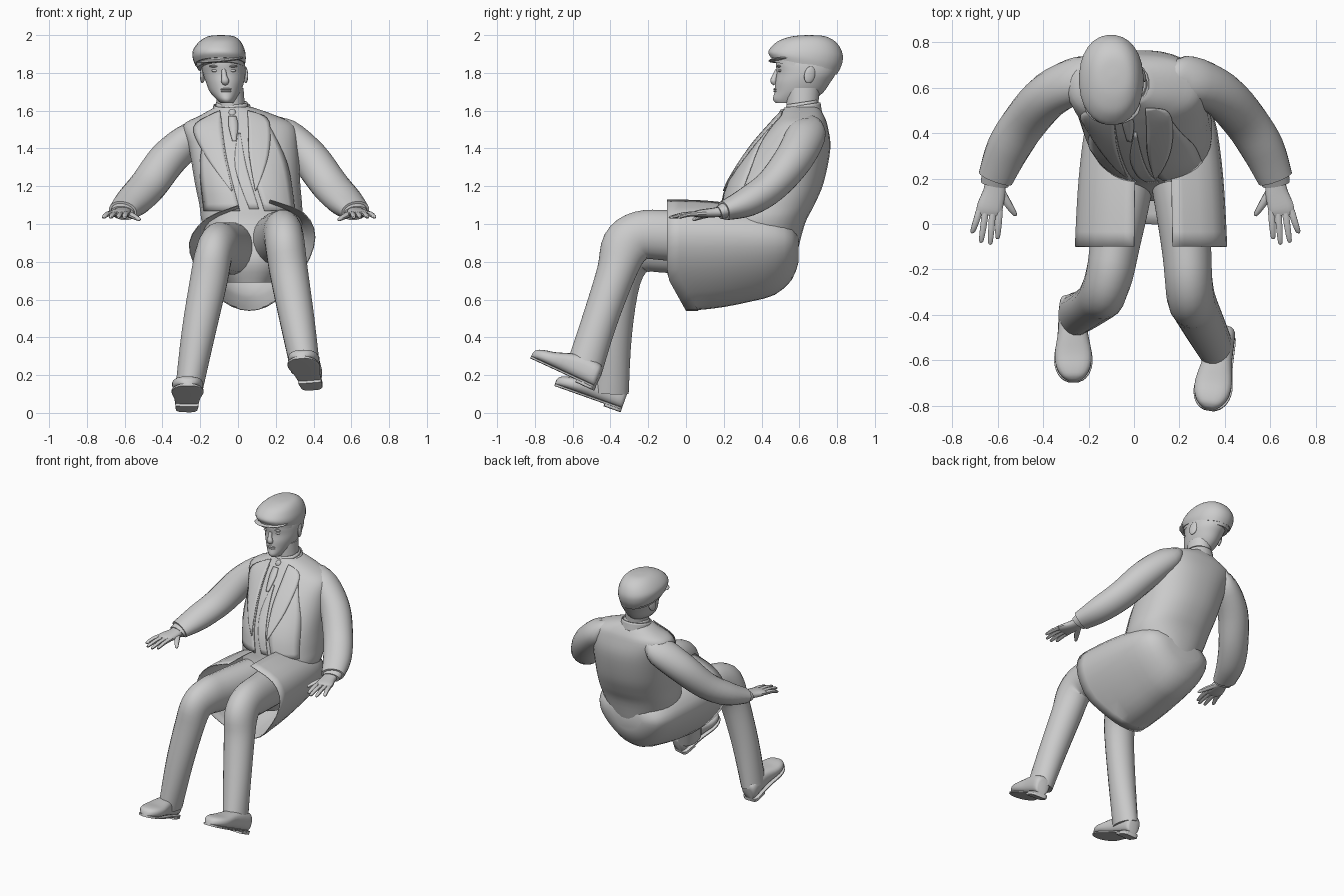
import bpy, bmesh, math
from mathutils import Vector
from mathutils.bvhtree import BVHTree

grey = bpy.data.materials.new("plain grey")
grey.diffuse_color = (0.6, 0.6, 0.6, 1)


def finish(bm, name, angle=45):
    bmesh.ops.recalc_face_normals(bm, faces=bm.faces)
    me = bpy.data.meshes.new(name)
    bm.to_mesh(me)
    bm.free()
    me.shade_smooth()
    me.set_sharp_from_angle(angle=math.radians(angle))
    me.materials.append(grey)
    ob = bpy.data.objects.new(name, me)
    bpy.context.collection.objects.link(ob)
    return ob


def curve(rows, k):
    """Catmull-Rom interpolation of number tuples."""
    out = []
    for i in range(len(rows) - 1):
        p = [rows[max(0, min(len(rows) - 1, i + d))] for d in (-1, 0, 1, 2)]
        for s in range(k):
            t = s / k
            out.append([b + 0.5 * t * (c - a + t * (2*a - 5*b + 4*c - d + t * (3*(b - c) + d - a)))
                        for a, b, c, d in zip(*p)])
    return out + [list(rows[-1])]


def loft(name, rows, n=20, k=4, flat=False, power=1.0, cap=True, angle=45, axis=None):
    """Skin rings (x, y, z, half width, half depth[, tilt]) along a path, or as level rings."""
    rows = curve(rows, k)
    bm, rings = bmesh.new(), []
    for i, r in enumerate(rows):
        c = Vector(r[:3])
        if flat:
            u, v = Vector((1, 0, 0)), Vector((0, 1, r[5] if len(r) > 5 else 0))
        else:
            t = axis or (Vector(rows[min(i + 1, len(rows) - 1)][:3]) - Vector(rows[max(i - 1, 0)][:3])).normalized()
            u = Vector((1, 0, 0))
            u = (u - t * u.dot(t)).normalized()
            v = t.cross(u)
        ring = []
        for j in range(n):
            a = 2 * math.pi * (j + 0.5) / n
            ca, sa = math.cos(a), math.sin(a)
            ca = math.copysign(abs(ca) ** power, ca)
            sa = math.copysign(abs(sa) ** power, sa)
            ring.append(bm.verts.new(c + u * ca * r[3] + v * sa * r[4]))
        rings.append(ring)
    for a, b in zip(rings, rings[1:]):
        for j in range(n):
            bm.faces.new((a[j], a[(j + 1) % n], b[(j + 1) % n], b[j]))
    if cap:
        bm.faces.new(rings[0])
        bm.faces.new(rings[-1])
    return finish(bm, name, angle)


def blob(name, loc, size, rot=(0, 0, 0)):
    bm = bmesh.new()
    bmesh.ops.create_uvsphere(bm, u_segments=16, v_segments=10, radius=1)
    ob = finish(bm, name)
    ob.location, ob.scale, ob.rotation_euler = loc, size, rot
    return ob


def level(x0, x1, y0, y1, z, tilt=0):
    return ((x0 + x1) / 2, (y0 + y1) / 2, z, (x1 - x0) / 2, (y1 - y0) / 2, tilt)


def patch(name, bvh, edge_a, edge_b, off=0.012, cols=6):
    """Cloth strip between two (x, z) edges, laid on a surface seen from the front."""
    a, b = curve(edge_a, 5), curve(edge_b, 5)
    bm, grid = bmesh.new(), []
    for p, q in zip(a, b):
        row = []
        for j in range(cols + 1):
            x, z = (p[i] + (q[i] - p[i]) * j / cols for i in (0, 1))
            hit = bvh.ray_cast(Vector((x, -2, z)), Vector((0, 1, 0)))[0]
            row.append(bm.verts.new((x, (hit.y if hit else 0.53) - off, z)))
        grid.append(row)
    for r, s in zip(grid, grid[1:]):
        for j in range(cols):
            bm.faces.new((r[j], r[j + 1], s[j + 1], s[j]))
    ob = finish(bm, name)
    m = ob.modifiers.new("thickness", 'SOLIDIFY')
    m.thickness, m.offset = 0.006, 0


# Jacket body, leaning back
torso = loft("jacket_body", [
    level(-0.06, 0.20, 0.14, 0.52, 0.69), level(-0.13, 0.28, 0.10, 0.58, 0.82),
    level(-0.19, 0.34, 0.17, 0.63, 1.0), level(-0.205, 0.34, 0.19, 0.68, 1.1),
    level(-0.23, 0.33, 0.225, 0.73, 1.22), level(-0.26, 0.32, 0.34, 0.765, 1.4),
    level(-0.29, 0.30, 0.44, 0.75, 1.52), level(-0.20, 0.20, 0.49, 0.73, 1.575),
    level(-0.12, 0.07, 0.53, 0.70, 1.62)], n=36, flat=True, power=0.88)

# Jacket skirt spread over the lap, open at the front
hem = curve([(0.0, 1.10), (-0.17, 1.03), (-0.26, 0.90), (-0.21, 0.74), (-0.08, 0.59), (0.06, 0.54),
             (0.20, 0.59), (0.35, 0.76), (0.41, 0.93), (0.35, 1.06), (0.17, 1.13)], 3)
bm, rows = bmesh.new(), []
for y, s, sz in curve([(-0.1, 1, 1), (0.05, 0.98, 0.99), (0.2, 0.95, 0.94), (0.35, 0.9, 0.85),
                       (0.47, 0.83, 0.75), (0.56, 0.68, 0.52), (0.595, 0.4, 0.25)], 2):
    row = []
    for x, z in hem:
        back = 0.1 * max(0, (0.72 - z) / 0.18) if y < 0 else 0
        row.append(bm.verts.new((0.07 + (x - 0.07) * s, y + back, 0.88 + (z - 0.88) * sz)))
    rows.append(row)
for a, b in zip(rows, rows[1:]):
    for j in range(len(hem) - 1):
        bm.faces.new((a[j], a[j + 1], b[j + 1], b[j]))
bm.faces.new(rows[-1])
skirt = finish(bm, "jacket_skirt", 50)
skirt.modifiers.new("thickness", 'SOLIDIFY').thickness = 0.005

# Jacket fronts, lapels, shirt and tie laid on the chest
bm = bmesh.new()
bm.from_mesh(torso.data)
chest = BVHTree.FromBMesh(bm)
patch("jacket_front_left", chest, [(-0.09, 1.57), (-0.06, 1.35), (0.01, 1.07)],
      [(-0.16, 1.55), (-0.20, 1.32), (-0.18, 1.07)], 0.004)
patch("jacket_front_right", chest, [(0.06, 1.57), (0.06, 1.35), (0.14, 1.07)],
      [(0.15, 1.55), (0.26, 1.32), (0.30, 1.07)], 0.004)
patch("lapel_left", chest, [(-0.095, 1.60), (-0.085, 1.50), (-0.07, 1.36), (-0.03, 1.18)],
      [(-0.13, 1.585), (-0.235, 1.51), (-0.17, 1.36), (-0.035, 1.175)], 0.01)
patch("lapel_right", chest, [(0.05, 1.60), (0.055, 1.50), (0.06, 1.36), (0.09, 1.18)],
      [(0.09, 1.59), (0.165, 1.54), (0.16, 1.36), (0.095, 1.175)], 0.01)
patch("waistcoat_edge", chest, [(0.0, 1.48), (-0.015, 1.30), (0.06, 1.08)],
      [(0.012, 1.48), (0.045, 1.30), (0.11, 1.08)], 0.004)
patch("tie", chest, [(-0.05, 1.57), (-0.05, 1.52), (-0.03, 1.44)],
      [(-0.01, 1.57), (0.0, 1.52), (-0.01, 1.44)], 0.008, 2)
blob("tie_knot", (-0.03, 0.512, 1.58), (0.022, 0.02, 0.03))

# Neck and collars
loft("neck", [(-0.03, 0.61, 1.52, 0.075, 0.08), (-0.045, 0.62, 1.72, 0.075, 0.09)], flat=True)
for nm, r, z0, z1 in (("shirt_collar", 0.083, 1.57, 1.645), ("jacket_collar", 0.098, 1.56, 1.63)):
    c = loft(nm, [(-0.03, 0.61, z0, r + 0.015, r + 0.015, 0.2), (-0.033, 0.615, z1, r, r, 0.15)],
             flat=True, cap=False)
    c.modifiers.new("thickness", 'SOLIDIFY').thickness = 0.008

# Head
loft("head", [
    level(-0.09, -0.025, 0.475, 0.62, 1.64), level(-0.115, -0.01, 0.460, 0.68, 1.66),
    level(-0.15, 0.015, 0.468, 0.73, 1.70), level(-0.17, 0.032, 0.472, 0.765, 1.75),
    level(-0.187, 0.04, 0.48, 0.795, 1.80), level(-0.195, 0.035, 0.475, 0.80, 1.86),
    level(-0.18, 0.01, 0.50, 0.78, 1.93)], n=28, flat=True)
loft("nose", [(-0.076, 0.484, 1.815, 0.012, 0.012), (-0.072, 0.470, 1.78, 0.015, 0.015),
              (-0.068, 0.464, 1.757, 0.022, 0.018), (-0.067, 0.474, 1.742, 0.014, 0.012)], n=10, k=3)
for s in (-1, 1):
    side = "left" if s < 0 else "right"
    blob("eye_" + side, (-0.076 + s * 0.045, 0.499, 1.812), (0.02, 0.012, 0.008))
    blob("brow_" + side, (-0.078 + s * 0.048, 0.492, 1.835), (0.028, 0.012, 0.006))
    blob("ear_" + side, (-0.074 + s * 0.113, 0.655, 1.79), (0.012, 0.03, 0.046), (-0.25, 0, s * 0.3))
for z in (1.714, 1.703):
    blob("lip", (-0.063, 0.473, z), (0.03, 0.011, 0.006))

# Flat cap and its peak
loft("cap_band", [level(-0.215, 0.035, 0.455, 0.80, 1.825, -0.2),
                  level(-0.225, 0.035, 0.45, 0.815, 1.855, -0.2)], n=28, flat=True)
loft("cap_crown", [
    level(-0.227, 0.037, 0.448, 0.81, 1.845, -0.2), level(-0.24, 0.042, 0.435, 0.828, 1.88, -0.15),
    level(-0.238, 0.036, 0.452, 0.83, 1.92, -0.1), level(-0.205, 0.015, 0.495, 0.80, 1.965, -0.05),
    level(-0.16, -0.02, 0.56, 0.74, 1.993), level(-0.10, -0.08, 0.64, 0.66, 2.0)], n=28, flat=True,
    power=0.92)
blob("cap_peak", (-0.095, 0.52, 1.868), (0.125, 0.085, 0.012), (0.05, -0.1, 0))

# Arms, cuffs and hands
for s in (-1, 1):
    side = "left" if s < 0 else "right"
    dx, dz = (0.012, 0.012) if s > 0 else (0, -0.005)

    def P(x, *rest):
        return (s * (x + dx),) + rest
    loft("sleeve_" + side, [
        P(0.15, 0.63, 1.49 + dz, 0.06, 0.085), P(0.24, 0.635, 1.46 + dz, 0.085, 0.105),
        P(0.37, 0.57, 1.345, 0.10, 0.102), P(0.475, 0.455, 1.205, 0.10, 0.09),
        P(0.555, 0.33, 1.12, 0.095, 0.08), P(0.61, 0.20, 1.07, 0.078, 0.052)], n=20)
    loft("cuff_" + side, [P(0.605, 0.215, 1.075, 0.066, 0.044), P(0.613, 0.175, 1.06, 0.062, 0.036)], k=1)
    loft("palm_" + side, [
        P(0.61, 0.20, 1.067, 0.042, 0.027), P(0.615, 0.14, 1.06, 0.05, 0.025),
        P(0.635, 0.07, 1.055, 0.058, 0.02), P(0.64, 0.04, 1.052, 0.052, 0.013)], n=14, power=0.8)
    for i, (x, tx, ty) in enumerate(((0.592, 0.60, -0.065), (0.622, 0.632, -0.088),
                                     (0.653, 0.672, -0.08), (0.68, 0.71, -0.04))):
        loft("finger_%s_%d" % (side, i + 1), [
            P(x, 0.06, 1.054, 0.016, 0.015), P((x + tx) / 2, (ty + 0.06) / 2, 1.05, 0.015, 0.013),
            P(tx, ty + 0.008, 1.036, 0.011, 0.009), P(tx, ty, 1.034, 0.004, 0.004)], n=8, k=2)
    loft("thumb_" + side, [
        P(0.59, 0.15, 1.056, 0.02, 0.018), P(0.555, 0.09, 1.042, 0.018, 0.015),
        P(0.525, 0.045, 1.025, 0.011, 0.010), P(0.52, 0.036, 1.022, 0.004, 0.004)], n=8, k=2)

# Trouser legs, bent at the knee
loft("trouser_leg_left", [
    (0.0, 0.42, 0.87, 0.12, 0.13), (-0.04, 0.15, 0.87, 0.12, 0.14), (-0.085, -0.10, 0.875, 0.11, 0.135),
    (-0.105, -0.21, 0.875, 0.105, 0.13), (-0.13, -0.29, 0.83, 0.10, 0.125), (-0.155, -0.335, 0.70, 0.10, 0.095),
    (-0.21, -0.375, 0.42, 0.09, 0.09), (-0.262, -0.40, 0.11, 0.072, 0.098)], n=20)
loft("trouser_leg_right", [
    (0.15, 0.42, 0.88, 0.12, 0.13), (0.20, 0.15, 0.92, 0.12, 0.14), (0.23, -0.10, 0.94, 0.11, 0.135),
    (0.24, -0.24, 0.94, 0.105, 0.13), (0.25, -0.32, 0.88, 0.105, 0.13), (0.27, -0.37, 0.74, 0.102, 0.105),
    (0.315, -0.46, 0.48, 0.092, 0.095), (0.357, -0.54, 0.23, 0.078, 0.098)], n=20)


# Shoes with soles and heels, toes raised
def shoe(side, heel, toe):
    heel, toe = Vector(heel), Vector(toe)
    d = toe - heel
    axis = d.normalized()
    up = axis.cross(Vector((-1, 0, 0))).normalized()
    up = up if up.z > 0 else -up
    shape = [(0, 0.036, 0.09), (0.05, 0.054, 0.12), (0.25, 0.06, 0.13), (0.45, 0.066, 0.115),
             (0.7, 0.082, 0.08), (0.86, 0.073, 0.065), (0.96, 0.048, 0.05), (1, 0.02, 0.03)]

    def part(name, shape, base, thick, grow, power):
        loft(name + "_" + side,
             [tuple(heel + d * t + up * (base + (thick or h) / 2)) + (w + grow, (thick or h) / 2)
              for t, w, h in shape], n=20, k=3, power=power, axis=axis)
    part("shoe_upper", shape, 0.015, 0, 0, 0.75)
    part("shoe_sole", shape, 0.008, 0.014, 0.003, 0.3)
    part("shoe_heel", shape[:3], -0.006, 0.02, 0.002, 0.3)


shoe("left", (-0.272, -0.345, 0.009), (-0.265, -0.70, 0.135))
shoe("right", (0.395, -0.49, 0.125), (0.33, -0.825, 0.28))
